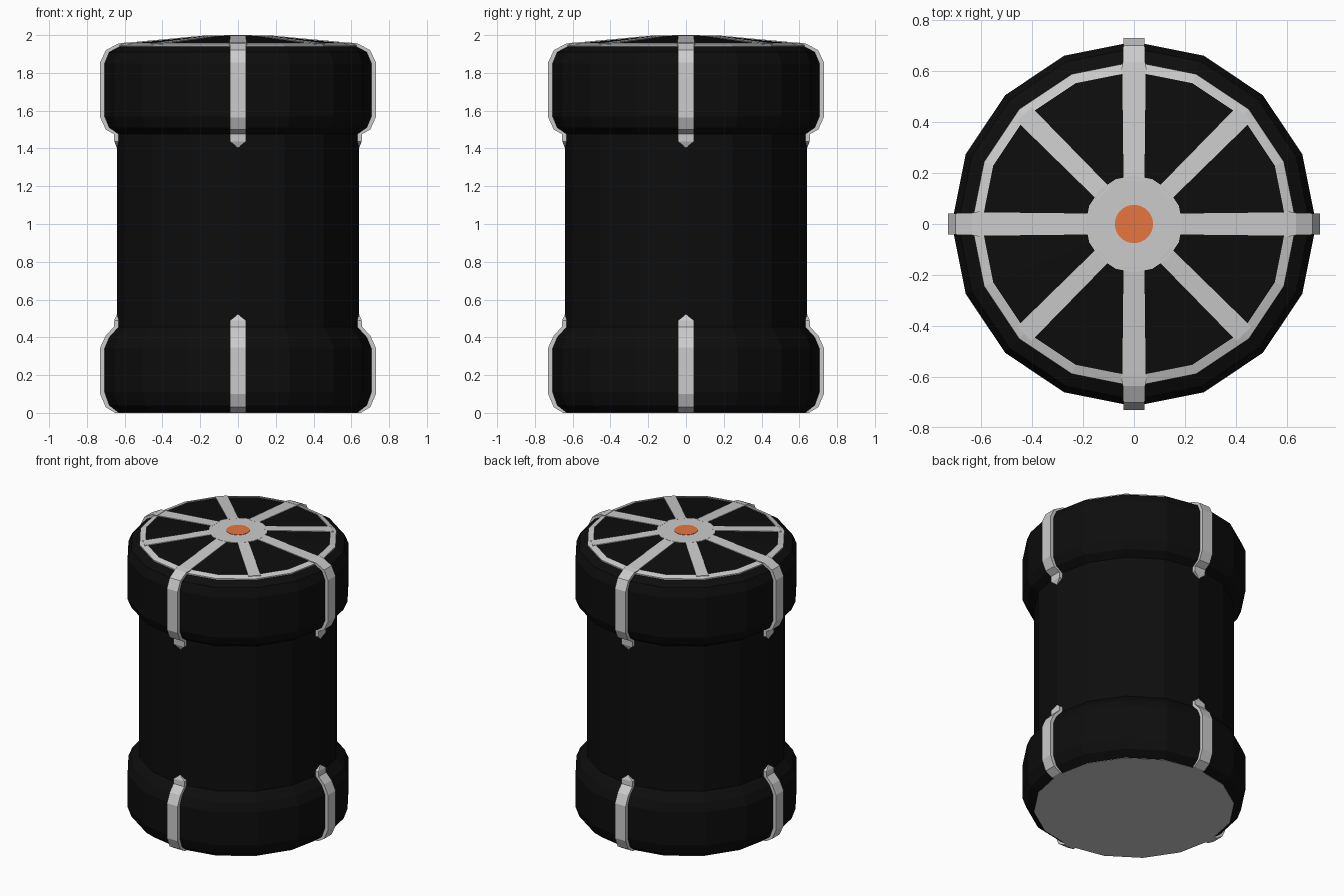
import bpy, bmesh
from math import cos, sin, pi

if "Cube" in bpy.data.objects:
    bpy.data.objects.remove(bpy.data.objects["Cube"])


def material(name, rgb):
    m = bpy.data.materials.new(name)
    m.diffuse_color = (*rgb, 1)
    m.use_nodes = True
    m.node_tree.nodes["Principled BSDF"].inputs["Base Color"].default_value = m.diffuse_color
    return m


BLACK = material("black", (0.004, 0.004, 0.004))
ORANGE = material("orange", (0.8, 0.18, 0.05))


def finish(name, bm, mat=None):
    bmesh.ops.recalc_face_normals(bm, faces=bm.faces)
    me = bpy.data.meshes.new(name)
    bm.to_mesh(me)
    bm.free()
    ob = bpy.data.objects.new(name, me)
    bpy.context.collection.objects.link(ob)
    if mat:
        me.materials.append(mat)
    return ob


def lathe(name, profile, n=16, mat=None, caps=True, closed=False):
    """Revolve (radius, z) points around z; optional end caps or closed loop."""
    bm = bmesh.new()
    rings = [[bm.verts.new((r * cos(2 * pi * i / n), r * sin(2 * pi * i / n), z))
              for i in range(n)] for r, z in profile]
    pairs = list(zip(rings, rings[1:]))
    if closed:
        pairs.append((rings[-1], rings[0]))
    for a, b in pairs:
        for i in range(n):
            j = (i + 1) % n
            bm.faces.new((a[i], a[j], b[j], b[i]))
    if caps and not closed:
        bm.faces.new(rings[0])
        bm.faces.new(rings[-1])
    return finish(name, bm, mat)


def strip(name, points, angle):
    """Bar through (outer r, outer z, inner r, inner z, half width) stations."""
    bm = bmesh.new()
    c, s = cos(angle), sin(angle)

    def vert(r, y, z):
        return bm.verts.new((r * c - y * s, r * s + y * c, z))
    secs = [(vert(r, -w, z), vert(r, w, z), vert(ri, w, zi), vert(ri, -w, zi))
            for r, z, ri, zi, w in points]
    for a, b in zip(secs, secs[1:]):
        for i in range(4):
            j = (i + 1) % 4
            bm.faces.new((a[i], a[j], b[j], b[i]))
    bm.faces.new(secs[0])
    bm.faces.new(secs[-1])
    return finish(name, bm)


# Barrel shell with thick end collars and a shallow conical lid
body = lathe("barrel_body", [
    (0.64, 0.002), (0.69, 0.04), (0.715, 0.11), (0.715, 0.34), (0.69, 0.40),
    (0.64, 0.455), (0.64, 1.476), (0.69, 1.51), (0.715, 1.57), (0.715, 1.85),
    (0.69, 1.91), (0.61, 1.953), (0.18, 1.995)], mat=BLACK)
lathe("base_plate", [(0.64, 0), (0.64, 0.002)])

# Lid trim: rim band, hub and orange button
lathe("lid_rim", [(0.637, 1.935), (0.637, 1.947), (0.598, 1.959), (0.598, 1.94)],
      closed=True)
lathe("lid_hub", [(0.19, 1.98), (0.19, 1.998)])
lathe("lid_button", [(0.075, 1.99), (0.075, 2.0)], n=32, mat=ORANGE)

# Lid spokes
for k in range(8):
    w = 0.044 if k % 2 == 0 else 0.038
    strip("lid_spoke", [(0.17, 1.9985, 0.17, 1.98, w - 0.003),
                        (0.61, 1.958, 0.61, 1.935, w + 0.002)], k * pi / 4)

# Straps wrapping the collars, ending in a point on the barrel wall
lower = [(0.65, 0.0, 0.60, 0.0, 0.042), (0.70, 0.03, 0.66, 0.06, 0.042),
         (0.73, 0.10, 0.68, 0.12, 0.042), (0.73, 0.345, 0.68, 0.33, 0.042),
         (0.70, 0.41, 0.66, 0.39, 0.042), (0.657, 0.455, 0.61, 0.44, 0.042),
         (0.655, 0.49, 0.61, 0.49, 0.042), (0.642, 0.52, 0.61, 0.52, 0.002)]
upper = [(0.642, 1.405, 0.61, 1.405, 0.002), (0.655, 1.437, 0.61, 1.437, 0.042),
         (0.657, 1.476, 0.61, 1.49, 0.042), (0.70, 1.50, 0.66, 1.52, 0.042),
         (0.73, 1.565, 0.68, 1.58, 0.042), (0.73, 1.855, 0.68, 1.84, 0.042),
         (0.70, 1.92, 0.66, 1.89, 0.042), (0.635, 1.955, 0.61, 1.92, 0.044),
         (0.595, 1.961, 0.59, 1.93, 0.052)]
for k in range(4):
    strip("lower_strap", lower, k * pi / 2)
    strip("upper_strap", upper, k * pi / 2)
